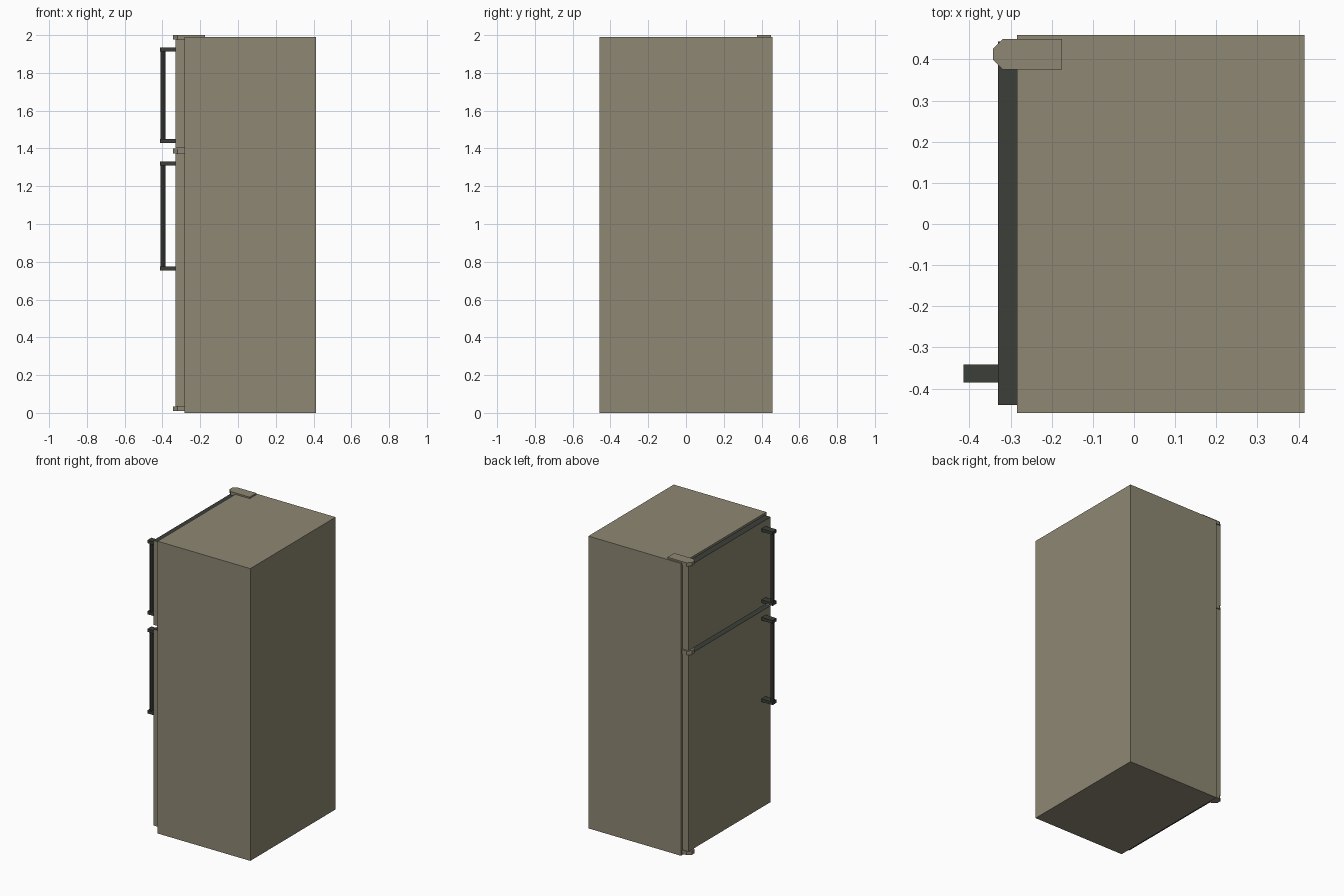
import bpy, bmesh, math

if "Cube" in bpy.data.objects:
    bpy.data.objects.remove(bpy.data.objects["Cube"])

def material(name, rgb):
    m = bpy.data.materials.new(name)
    m.diffuse_color = (*rgb, 1)
    m.use_nodes = True
    m.node_tree.nodes["Principled BSDF"].inputs["Base Color"].default_value = m.diffuse_color
    return m

BODY = material("body_tan", (0.27, 0.245, 0.17))
DARK = material("dark_trim", (0.045, 0.049, 0.041))

def finish(name, bm, *mats):
    bmesh.ops.recalc_face_normals(bm, faces=bm.faces)
    me = bpy.data.meshes.new(name)
    bm.to_mesh(me)
    bm.free()
    for m in mats:
        me.materials.append(m)
    ob = bpy.data.objects.new(name, me)
    bpy.context.collection.objects.link(ob)
    return ob

def prism(name, outline, z0, z1, *mats):
    """Extrude an xy outline from z0 to z1; a second material goes on the end caps."""
    bm = bmesh.new()
    face = bm.faces.new([bm.verts.new((x, y, z0)) for x, y in outline])
    top = bmesh.ops.extrude_face_region(bm, geom=[face], use_keep_orig=True)
    for v in (g for g in top["geom"] if isinstance(g, bmesh.types.BMVert)):
        v.co.z = z1
    bm.normal_update()
    for f in bm.faces:
        if len(mats) > 1 and abs(f.normal.z) > 0.9:
            f.material_index = 1
    return finish(name, bm, *mats)

def rect(x0, x1, y0, y1):
    return [(x0, y0), (x1, y0), (x1, y1), (x0, y1)]

# Cabinet
FRONT = -0.284
prism("cabinet", rect(FRONT, 0.414, -0.459, 0.459), 0, 1.99, BODY)

# Doors, with dark end caps
for name, z0, z1 in (("freezer_door", 1.402, 1.976), ("fridge_door", 0.035, 1.372)):
    prism(name, rect(-0.33, FRONT, -0.44, 0.443), z0, z1, BODY, DARK)

# Hinges: chamfered nose in front of the cabinet
def hinge(name, back, z0, z1):
    prism(name, [(back, 0.376), (back, 0.449), (-0.319, 0.449),
                 (-0.343, 0.426), (-0.343, 0.399), (-0.319, 0.376)], z0, z1, BODY)

hinge("top_hinge_nose", FRONT, 1.976, 1.99)
hinge("top_hinge_plate", -0.175, 1.99, 2.0)
hinge("middle_hinge", FRONT, 1.372, 1.4)
hinge("bottom_hinge", FRONT, 0.01, 0.035)

# Handles: two flat brackets joined by an octagonal bar
HY, HX, R = -0.363, -0.397, 0.0135
octagon = [(HX + R * math.cos(a), HY + R * math.sin(a))
           for a in (i * math.pi / 4 for i in range(8))]
for name, z0, z1 in (("freezer_handle", 1.43, 1.934), ("fridge_handle", 0.755, 1.33)):
    prism(name + "_bar", octagon, z0 + 0.02, z1 - 0.02, DARK)
    for part, z in (("_lower_bracket", z0), ("_upper_bracket", z1 - 0.02)):
        prism(name + part, rect(-0.414, -0.33, HY - 0.022, HY + 0.022), z, z + 0.02, DARK)
